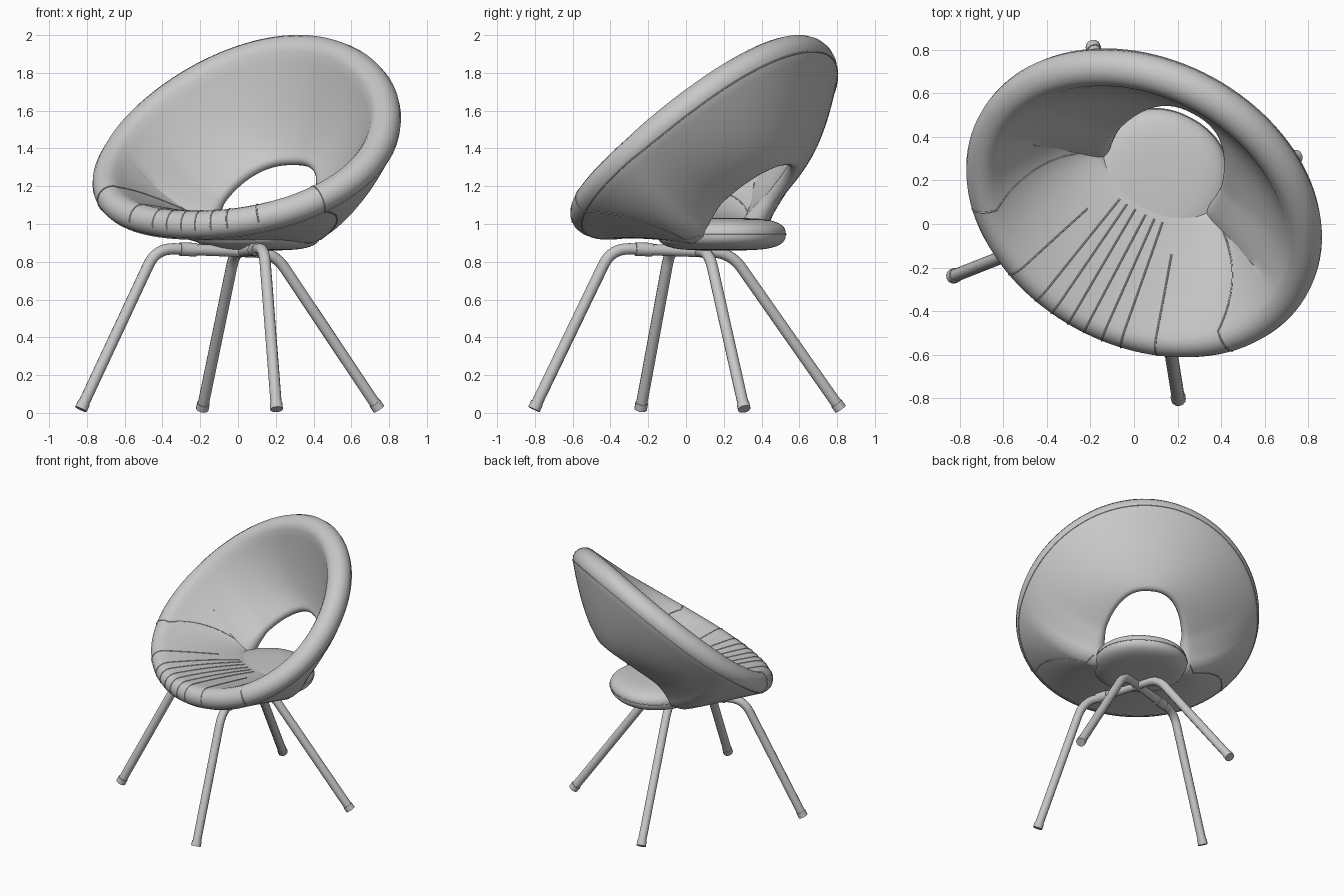
import bpy, bmesh, math
from math import sin, cos, pi, radians
from mathutils import Vector, Matrix

cube = bpy.data.objects.get("Cube")
if cube:
    bpy.data.objects.remove(cube, do_unlink=True)

TURN = Matrix.Rotation(radians(-28.6), 4, 'Z')   # whole chair is turned on its base
NT, NC, NA = 14, 8, 112                          # steps on wall, on padded edge, round the ring

GREY = bpy.data.materials.new("plain grey")
GREY.use_nodes = True
GREY.diffuse_color = (0.58, 0.58, 0.58, 1)
bsdf = next(n for n in GREY.node_tree.nodes if n.type == 'BSDF_PRINCIPLED')
bsdf.inputs["Base Color"].default_value = GREY.diffuse_color


def add_object(name, me):
    me.materials.clear()
    me.materials.append(GREY)
    me.transform(TURN)
    ob = bpy.data.objects.new(name, me)
    bpy.context.collection.objects.link(ob)
    bpy.ops.object.select_all(action='DESELECT')
    ob.select_set(True)
    bpy.context.view_layer.objects.active = ob
    bpy.ops.object.shade_smooth_by_angle(angle=radians(50))


def loft(name, rings):
    """Skin closed sections that run round in a closed loop."""
    bm = bmesh.new()
    grid = [[bm.verts.new(p) for p in ring] for ring in rings]
    n, m = len(grid), len(grid[0])
    for i in range(n):
        a, b = grid[i], grid[(i + 1) % n]
        for j in range(m):
            k = (j + 1) % m
            bm.faces.new((a[j], a[k], b[k], b[j]))
    bmesh.ops.remove_doubles(bm, verts=bm.verts, dist=1e-5)
    bmesh.ops.recalc_face_normals(bm, faces=bm.faces)
    me = bpy.data.meshes.new(name)
    bm.to_mesh(me)
    bm.free()
    add_object(name, me)


def tube(name, pts, radius, closed=False, res=4):
    cu = bpy.data.curves.new(name, 'CURVE')
    cu.dimensions = '3D'
    cu.bevel_depth, cu.bevel_resolution, cu.use_fill_caps = radius, res, True
    sp = cu.splines.new('POLY')
    sp.points.add(len(pts) - 1)
    for q, p in zip(sp.points, pts):
        q.co = (*p, 1)
    sp.use_cyclic_u = closed
    tmp = bpy.data.objects.new(name + "_path", cu)
    bpy.context.collection.objects.link(tmp)
    dg = bpy.context.evaluated_depsgraph_get()
    me = bpy.data.meshes.new_from_object(tmp.evaluated_get(dg))
    bpy.data.objects.remove(tmp, do_unlink=True)
    add_object(name, me)


def power(x, e):
    return math.copysign(abs(x) ** e, x)


# Shell: a padded ring from the tilted rim down to the arch and the seat
def wall(a, t):
    s = sin(a)
    back, front = max(0, s), max(0, -s)
    inner = Vector((0.32 * power(cos(a), 0.85), 0.22 + 0.39 * back - 0.12 * front,
                    0.963 + 0.385 * back ** 0.75))
    v = 0.10 + 0.575 * s
    f = (s + 1) / 2
    outer = Vector((0.78 * cos(a) - 0.005, v, 0.995 + 0.92 * f - 0.3 * f * (1 - f)))
    ctrl = inner.lerp(outer, 0.55 + 0.3 * back * back)
    ctrl.z = inner.z + 0.25 * (outer.z - inner.z) + 0.03 * front
    return inner * (1 - t) ** 2 + ctrl * 2 * t * (1 - t) + outer * t * t


def frame(a, t):
    e = 0.01
    tan = (wall(a, min(1, t + e)) - wall(a, max(0, t - e))).normalized()
    nor = tan.cross(wall(a + e, t) - wall(a - e, t)).normalized()
    edge = 0.066 - 0.03 * min(1, max(0, 3 * sin(a)))
    rim = 0.08 + 0.006 * sin(a)
    return wall(a, t), tan, nor, edge + (rim - edge) * t ** 1.2


# Section stops: (position on wall, angle round the padding)
STOPS = [(j / NT, 0) for j in range(NT)]
STOPS += [(1, pi * j / NC) for j in range(NC + 1)]
STOPS += [(j / NT, pi) for j in range(NT - 1, -1, -1)]
STOPS += [(0, pi + pi * j / NC) for j in range(1, NC)]


def skin(a, stop):
    t, turn = stop
    c, tan, nor, h = frame(a, t)
    return c + h * (cos(turn) * nor + sin(turn) * tan)


AROUND = [2 * pi * i / NA for i in range(NA)]
loft("shell", [[skin(a, s) for s in STOPS] for a in AROUND])


# Seat tongue: a cushion that sticks out behind, inside the arch
def cushion(a, phi):
    r = max(0, cos(phi)) ** 0.5
    z = power(sin(phi), 0.8)
    return Vector((0.325 * r * power(cos(a), 0.92), 0.215 + 0.335 * r * power(sin(a), 0.92),
                   0.946 + 0.086 * z))


loft("seat_tongue", [[cushion(a, pi * (j / 24 - 0.5)) for a in AROUND] for j in range(25)])

# Seams and seat channels
for side, name in ((1, "left"), (-1, "right")):
    def mirrored(a):
        return a if side > 0 else pi - a
    tube(name + "_seam", [skin(mirrored(-0.65 * s[0]), s) for s in STOPS[:2 * NT + NC + 1]],
         0.004, res=1)
    for k, u in enumerate((0.04, 0.125, 0.21, 0.36)):
        a = mirrored(-math.acos(u / 0.78))
        start = 1 if k < 3 else 4
        tube(f"{name}_channel_{k + 1}", [skin(a, s) for s in STOPS[start:NT + 6]], 0.004, res=1)
tube("rim_seam", [skin(a, STOPS[NT + NC]) for a in AROUND], 0.004, closed=True, res=1)
tube("tongue_seam", [cushion(pi * i / 32, 0) for i in range(33)], 0.004, res=1)


# Base: two bent tubes that cross under the seat, each with a front and a rear foot
def rounded(pts, cut=0.1):
    out = [pts[0]]
    for a, b, c in zip(pts, pts[1:], pts[2:]):
        p = b + (a - b).normalized() * cut
        q = b + (c - b).normalized() * cut
        for i in range(9):
            t = i / 8
            out.append(p * (1 - t) ** 2 + b * 2 * t * (1 - t) + q * t * t)
    return out + [pts[-1]]


for s, name in ((1, "left"), (-1, "right")):
    path = [Vector(p) for p in ((s * 0.585 - 0.025, -0.603, 0.035), (s * 0.325 - 0.015, -0.28, 0.872),
                                (s * -0.12 - 0.01, 0.2, 0.848), (s * -0.525 - 0.025, 0.62, 0.035))]
    tube(f"{name}_front_cross_leg", rounded(path), 0.03)
    for end, foot, knee in (("front", path[0], path[1]), ("rear", path[3], path[2])):
        d = (knee - foot).normalized()
        tube(f"{name}_{end}_glide", [foot - d * 0.018, foot + d * 0.02], 0.034)
    tube(name + "_sleeve", [path[1].lerp(path[2], t) for t in (0.2, 0.34)], 0.036)
